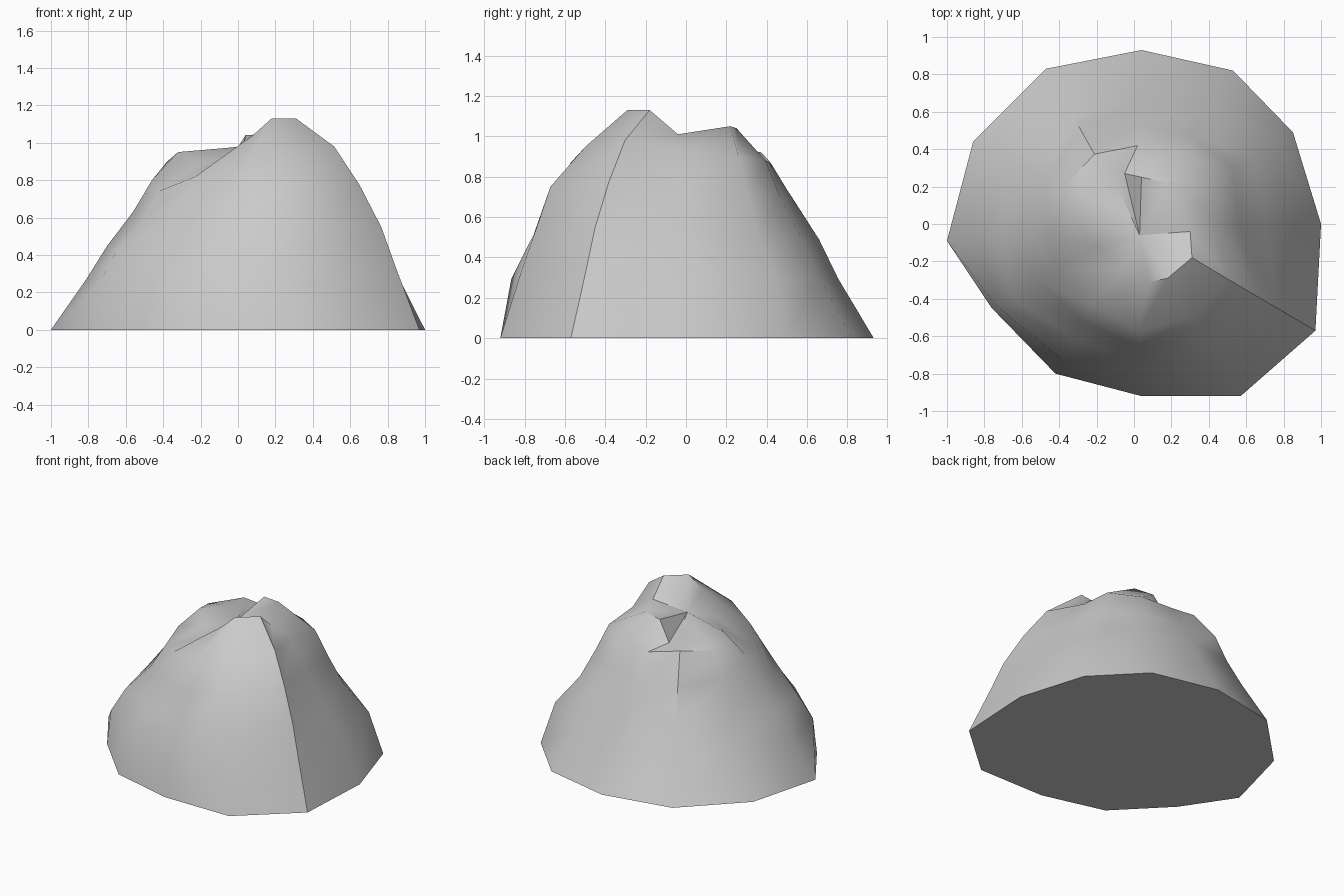
import bpy
import bmesh
import math

default_cube = bpy.data.objects.get("Cube")
if default_cube:
    bpy.data.objects.remove(default_cube, do_unlink=True)


def make_material(name, colour):
    material = bpy.data.materials.new(name)
    material.use_nodes = True
    material.diffuse_color = colour
    for node in material.node_tree.nodes:
        if node.type == "BSDF_PRINCIPLED":
            node.inputs["Base Color"].default_value = colour
            node.inputs["Roughness"].default_value = 0.9
    return material


def add_ring(bm, points):
    return [bm.verts.new(point) for point in points]


def bridge(bm, lower, upper):
    """Join two rings that run clockwise when seen from above."""
    count = len(lower)
    for i in range(count):
        j = (i + 1) % count
        bm.faces.new((lower[j], lower[i], upper[i], upper[j]))


# Outline of the foot, clockwise from the outermost corner on the -x side
foot_outline = [
    (-1, -.09), (-.86, .44), (-.47, .83), (.04, .93), (.53, .82), (.85, .49),
    (1, 0), (.97, -.57), (.57, -.92), (.04, -.92), (-.42, -.8), (-.76, -.45),
]

# Height of the shoulder above each corner of the foot
shoulder_height = [.8, .9, .92, .87, .88, .9, .93, .98, .95, .87, .82, .74]

# Each slope ring: share of the shoulder height, and inset of every corner
slope_rings = [
    (.34, [.81, .79, .81, .81, .81, .9, .84, .87, .89, .94, .91, .97]),
    (.56, [.7, .67, .7, .71, .7, .73, .71, .79, .81, .83, .77, .86]),
    (.79, [.56, .54, .61, .57, .57, .62, .56, .67, .73, .72, .65, .67]),
    (1, [.46, .44, .45, .45, .48, .53, .44, .53, .54, .62, .54, .56]),
]

# Broken crest: low shelf, back notch and knob, then the peak
crest_outline = [
    (-.32, .01, .95), (-.25, .14, .95), (-.08, .18, .96), (-.05, .27, .9),
    (.04, .25, 1.04), (.18, .22, 1.05), (.3, -.04, 1.01), (.31, -.18, 1.13),
    (.18, -.29, 1.13), (.08, -.31, 1.04), (-.06, -.24, .91), (-.2, -.12, .9),
]
summit_hollow = (.03, -.06, .98)

# Boulder: flat underside, faceted slopes and a hollowed summit
bm = bmesh.new()
foot = add_ring(bm, [(x, y, 0) for x, y in foot_outline])
bm.faces.new(foot)

previous = foot
for share, insets in slope_rings:
    ring = add_ring(bm, [
        (x * inset, y * inset, height * share)
        for (x, y), inset, height in zip(foot_outline, insets, shoulder_height)
    ])
    bridge(bm, previous, ring)
    previous = ring

crest = add_ring(bm, crest_outline)
bridge(bm, previous, crest)

centre = bm.verts.new(summit_hollow)
for i, vert in enumerate(crest):
    bm.faces.new((crest[(i + 1) % len(crest)], vert, centre))

bmesh.ops.recalc_face_normals(bm, faces=bm.faces[:])
mesh = bpy.data.meshes.new("boulder")
bm.to_mesh(mesh)
bm.free()

boulder = bpy.data.objects.new("boulder", mesh)
bpy.context.collection.objects.link(boulder)
mesh.materials.append(make_material("stone_grey", (.59, .59, .59, 1)))

# Soft slopes with crisp ridges
bpy.ops.object.select_all(action="DESELECT")
boulder.select_set(True)
bpy.context.view_layer.objects.active = boulder
bpy.ops.object.shade_smooth_by_angle(angle=math.radians(40))
